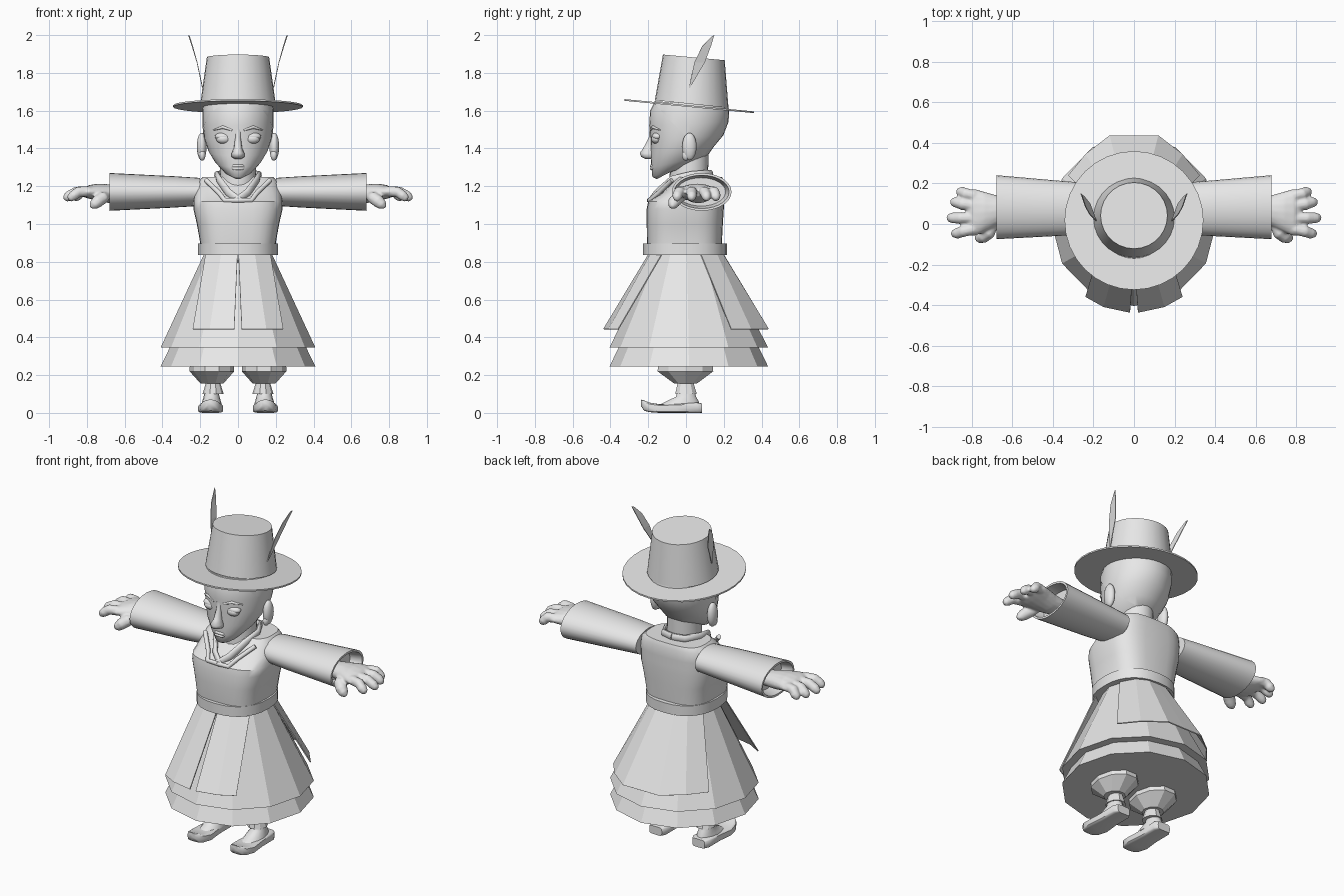
import bpy, bmesh, math
from mathutils import Vector

if "Cube" in bpy.data.objects:
    bpy.data.objects.remove(bpy.data.objects["Cube"])

GREY = bpy.data.materials.new("plain_grey")
GREY.diffuse_color = (0.8, 0.8, 0.8, 1)
GREY.use_nodes = True
GREY.node_tree.nodes["Principled BSDF"].inputs["Base Color"].default_value = GREY.diffuse_color


def finish(name, bm, smooth=40, mirror=False):
    """Turn a bmesh into a named object."""
    bmesh.ops.recalc_face_normals(bm, faces=bm.faces[:])
    me = bpy.data.meshes.new(name)
    bm.to_mesh(me)
    bm.free()
    me.materials.append(GREY)
    if smooth:
        for p in me.polygons:
            p.use_smooth = True
        me.set_sharp_from_angle(angle=math.radians(smooth))
    ob = bpy.data.objects.new(name, me)
    bpy.context.collection.objects.link(ob)
    if mirror:
        ob.modifiers.new("mirror", "MIRROR").use_mirror_merge = False
    return ob


def loft(bm, rings):
    """Skin a list of point rings and cap both ends."""
    vs = [[bm.verts.new(p) for p in r] for r in rings]
    n = len(vs[0])
    for a, b in zip(vs, vs[1:]):
        for i in range(n):
            bm.faces.new((a[i], a[(i + 1) % n], b[(i + 1) % n], b[i]))
    bm.faces.new(vs[0])
    bm.faces.new(vs[-1])
    return bm


def ellipse(c, u, v, n, p=1.0):
    pts = []
    for i in range(n):
        a = 2 * math.pi * i / n
        ca, sa = math.cos(a), math.sin(a)
        ca = math.copysign(abs(ca) ** p, ca)
        sa = math.copysign(abs(sa) ** p, sa)
        pts.append(Vector(c) + Vector(u) * ca + Vector(v) * sa)
    return pts


def stack(rows, n, p=1.0, cx=0.0):
    """Rows are (z front, z back, half width, y front, y back)."""
    return loft(bmesh.new(), [
        ellipse((cx, (yf + yb) / 2, (zf + zb) / 2), (hx, 0, 0),
                (0, (yb - yf) / 2, (zb - zf) / 2), n, p)
        for zf, zb, hx, yf, yb in rows])


def level(rows):
    return [(r[0],) + tuple(r) for r in rows]


def tube(bm, pts, radii, flat=1.0, n=10):
    pts = [Vector(p) for p in pts]
    rings = []
    for i, c in enumerate(pts):
        t = (pts[min(i + 1, len(pts) - 1)] - pts[max(i - 1, 0)]).normalized()
        u = t.cross(Vector((0, 0, 1))).normalized()
        r = radii[i] if isinstance(radii, (list, tuple)) else radii
        rings.append(ellipse(c, u * r, u.cross(t) * r * flat, n))
    return loft(bm, rings)


def ball(name, c, size, mirror=True):
    bm = bmesh.new()
    bmesh.ops.create_uvsphere(bm, u_segments=16, v_segments=10, radius=1)
    for v in bm.verts:
        v.co = Vector(c) + Vector([a * b for a, b in zip(v.co, size)])
    return finish(name, bm, 60, mirror)


# Hat: tilted crown and brim
finish("hat_crown", stack([(1.655, 1.615, .2, -.165, .225),
                           (1.897, 1.867, .165, -.122, .205)], 28))
finish("hat_brim", stack([(1.652, 1.587, .343, -.325, .36),
                          (1.661, 1.596, .343, -.325, .36)], 32))

# Feathers: thin bent blades on both sides of the crown
bm = bmesh.new()
blade = [((.185, .015, 1.72), (.186, .02, 1.72)),
         ((.215, .045, 1.857), (.215, .1, 1.857)),
         ((.238, .085, 1.94), (.243, .135, 1.95)),
         ((.255, .138, 1.995), (.26, .15, 2.0))]
rows = [[bm.verts.new(p) for p in pair] for pair in blade]
for a, b in zip(rows, rows[1:]):
    bm.faces.new((a[0], a[1], b[1], b[0]))
ob = finish("feather", bm, 0, True)
ob.modifiers.new("thickness", "SOLIDIFY").thickness = 0.004

# Head, with a thin hair shell behind the hairline
HEAD = [(1.237, 1.30, .035, -.155, -.04), (1.25, 1.315, .075, -.178, .05),
        (1.30, 1.36, .122, -.183, .11), (1.36, 1.41, .156, -.187, .145),
        (1.44, 1.47, .179, -.186, .195), (1.52, 1.54, .186, -.195, .222),
        (1.60, 1.60, .186, -.19, .226), (1.65, 1.625, .18, -.165, .22)]
finish("head", stack(HEAD, 32), 60)
bm = stack([(a, b, x + .003, f - .003, k + .003) for a, b, x, f, k in HEAD[2:]], 32)
bmesh.ops.bisect_plane(bm, geom=bm.verts[:] + bm.edges[:] + bm.faces[:],
                       plane_co=(0, -.16, 1.63), plane_no=(0, -.73, -.69),
                       clear_outer=True)
finish("hair", bm, 60)
finish("neck", stack(level([(1.18, .1, -.09, .115), (1.4, .09, -.08, .12)]), 20))

# Face
finish("nose", stack(level([(1.345, .018, -.215, -.17), (1.355, .034, -.237, -.16),
                            (1.375, .034, -.245, -.16), (1.40, .022, -.227, -.16),
                            (1.46, .015, -.196, -.16), (1.50, .02, -.194, -.16)]), 12), 70)
ball("eye", (.076, -.156, 1.45), (.04, .028, .026))
ball("eyelid", (.076, -.152, 1.463), (.047, .029, .022))
ball("ear", (.192, .018, 1.41), (.026, .038, .073))
ball("ear_lobe", (.19, .0, 1.365), (.018, .022, .03))
finish("eyebrow", tube(bmesh.new(), [(.03, -.186, 1.497), (.08, -.174, 1.513),
                                     (.13, -.136, 1.497)], [.006, .009, .003]), 60, True)
for name, z in (("upper_lip", 1.308), ("lower_lip", 1.293)):
    finish(name, tube(bmesh.new(), [(-.042, -.163, 1.301), (-.02, -.181, z),
                                    (.02, -.181, z), (.042, -.163, 1.301)],
                      [.003, .011, .011, .003], .8), 70)

# Torso with the vest front stepping back below the neck
finish("torso", stack(level([(.84, .2, -.2, .185), (.9, .2, -.207, .19),
                             (1.0, .218, -.208, .195), (1.08, .236, -.208, .2),
                             (1.12, .236, -.2, .2), (1.165, .23, -.125, .2),
                             (1.225, .213, -.07, .2), (1.25, .185, -.045, .19)]),
                      32, .65), 35)
finish("vest_edge", tube(bmesh.new(), [(0, -.195, 1.125), (.07, -.192, 1.125),
                                       (.1, -.145, 1.165), (.17, -.075, 1.232)],
                         .013), 50, True)
# Collar: crossed bands around the neck
finish("collar", tube(bmesh.new(), [(-.015, -.19, 1.115), (.05, -.15, 1.165),
                                    (.1, -.07, 1.235), (.112, .03, 1.258),
                                    (.07, .115, 1.265), (0, .13, 1.265)],
                      .014, 1.6), 50, True)
finish("belt", stack(level([(.835, .212, -.228, .216),
                            (.896, .212, -.228, .216)]), 28, .85), 35)

# Skirt layers
finish("underskirt", stack(level([(.6, .238, -.235, .26),
                                  (.245, .41, -.405, .435)]), 12), 0)
finish("overskirt", stack(level([(.84, .18, -.17, .18),
                                 (.345, .41, -.405, .435)]), 12), 0)


def panel(name, top, bottom):
    bm = bmesh.new()
    a = [bm.verts.new((x, y, .84)) for x, y in top]
    b = [bm.verts.new((x, y, .445)) for x, y in bottom]
    for i in range(len(a) - 1):
        bm.faces.new((a[i], a[i + 1], b[i + 1], b[i]))
    ob = finish(name, bm, 0, True)
    ob.modifiers.new("thickness", "SOLIDIFY").thickness = 0.006


# Split front apron and wide back apron
panel("front_apron", [(.003, -.2), (.09, -.19), (.172, -.13)],
      [(.02, -.438), (.15, -.41), (.24, -.36)])
panel("back_apron", [(0, .2), (.06, .198), (.125, .165), (.172, .08)],
      [(0, .438), (.12, .438), (.24, .345), (.325, .24)])

# Sleeves with hollow cuffs: x, y centre, y radius, z radius
SLEEVE = [(.2, .078, .122, .074), (.34, .077, .134, .083), (.68, .083, .158, .1),
          (.68, .083, .145, .088), (.61, .08, .13, .075)]
finish("sleeve", loft(bmesh.new(), [
    ellipse((x, y, 1.17), (0, ry, 0), (0, 0, rz), 28) for x, y, ry, rz in SLEEVE]), 40, True)

# Hands: palm, four fingers and thumb fused together
bm = loft(bmesh.new(), [
    ellipse((x, y, z), (0, ry, 0), (0, 0, rz), 16) for x, y, z, ry, rz in [
        (.6, .07, 1.155, .06, .042), (.68, .065, 1.16, .078, .05),
        (.74, .06, 1.168, .1, .046), (.79, .057, 1.17, .118, .036),
        (.825, .057, 1.165, .105, .02)]])
for y0, y1, tip in ((.14, .158, .875), (.09, .108, .905), (.03, .03, .922), (-.025, -.047, .9)):
    mid = (tip + .79) / 2
    tube(bm, [(.76, y0, 1.168), (.79, y0, 1.172), (mid, (y0 + y1) / 2, 1.17),
              (tip - .025, y1, 1.148), (tip - .008, y1, 1.135), (tip, y1, 1.13)],
         [.015, .028, .029, .027, .02, .006])
tube(bm, [(.69, -.005, 1.15), (.715, -.04, 1.14), (.745, -.062, 1.118),
          (.765, -.07, 1.1), (.78, -.074, 1.088)], [.02, .034, .034, .027, .01])
ob = finish("hand", bm, 60)
rm = ob.modifiers.new("fuse", "REMESH")
rm.mode, rm.voxel_size, rm.use_smooth_shade = "VOXEL", 0.007, True
sm = ob.modifiers.new("soften", "SMOOTH")
sm.factor, sm.iterations = 0.5, 3
ob.modifiers.new("mirror", "MIRROR").use_mirror_merge = False

# Legs: puffed trousers, flared cuffs and feet
finish("trouser_leg", stack(level([(.3, .116, -.15, .145), (.22, .118, -.158, .152),
                                   (.155, .06, -.065, .06)]), 10, 1, .138), 0, True)
finish("trouser_cuff", stack(level([(.165, .036, -.045, .04),
                                    (.1, .056, -.06, .06)]), 10, 1, .132), 0, True)
finish("foot", stack(level([(.13, .035, -.04, .04), (.085, .042, -.055, .055),
                            (.06, .05, -.11, .07), (.04, .055, -.15, .075)]),
                     14, 1, .14), 60, True)

# Shoes with upturned toes: y, half width, z bottom, z top
SHOE = [(.086, .042, 0, .05), (.06, .058, 0, .055), (-.05, .058, 0, .05),
        (-.14, .067, 0, .046), (-.195, .056, .004, .055), (-.222, .04, .012, .066),
        (-.237, .02, .035, .07)]
finish("shoe", loft(bmesh.new(), [
    ellipse((.145, y, (a + b) / 2), (hx, 0, 0), (0, 0, (b - a) / 2), 16, .4)
    for y, hx, a, b in SHOE]), 40, True)
